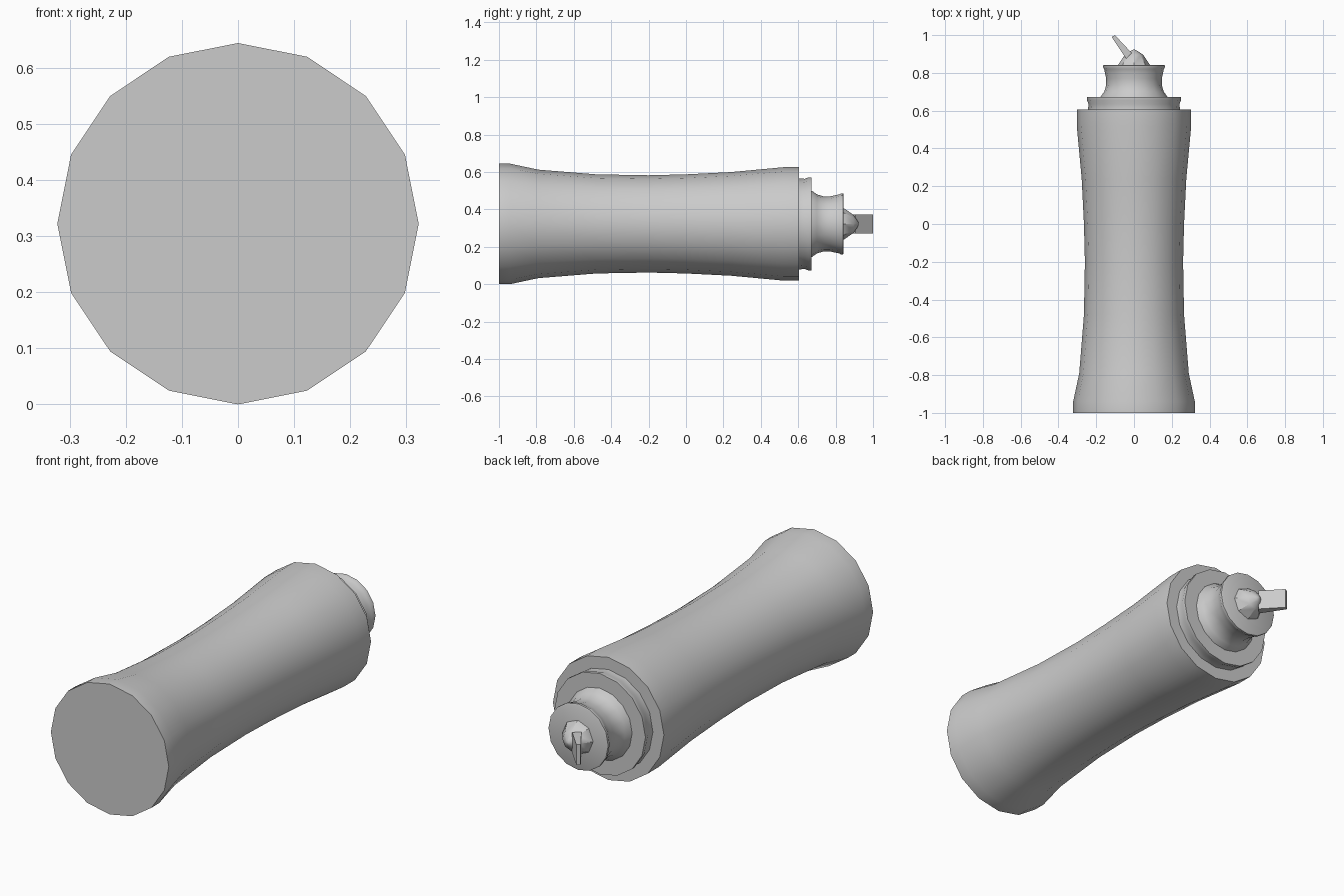
import bpy, bmesh, math

if "Cube" in bpy.data.objects:
    bpy.data.objects.remove(bpy.data.objects["Cube"])

CZ = 0.322  # height of the long axis


def finish(name, bm, smooth=True):
    bmesh.ops.remove_doubles(bm, verts=bm.verts, dist=1e-5)
    bmesh.ops.recalc_face_normals(bm, faces=bm.faces)
    mesh = bpy.data.meshes.new(name)
    bm.to_mesh(mesh)
    bm.free()
    ob = bpy.data.objects.new(name, mesh)
    bpy.context.collection.objects.link(ob)
    if smooth:
        bpy.ops.object.select_all(action='DESELECT')
        ob.select_set(True)
        bpy.context.view_layer.objects.active = ob
        bpy.ops.object.shade_smooth_by_angle(angle=math.radians(32))
    return ob


def lathe(name, profile, sides=16, smooth=True):
    """Closed solid turned round the y axis from (y, radius) points."""
    bm = bmesh.new()
    rings = []
    for y, r in profile:
        rings.append([bm.verts.new((r * math.sin(2 * math.pi * i / sides), y,
                                    CZ + r * math.cos(2 * math.pi * i / sides)))
                      for i in range(sides)])
    for a, b in zip(rings, rings[1:]):
        for i in range(sides):
            j = (i + 1) % sides
            bm.faces.new((a[i], a[j], b[j], b[i]))
    bm.faces.new(rings[0])
    bm.faces.new(rings[-1])
    return finish(name, bm, smooth)


# Waisted grip body with a flared base
lathe("body", [(-1, .322), (-.94, .322), (-.79, .290), (-.48, .265),
               (-.2, .260), (.0, .265), (.24, .277), (.52, .303), (.605, .303)])

# Stepped collar, slightly pinched
lathe("collar", [(.59, .243), (.61, .243), (.635, .241), (.655, .249), (.672, .249)])

# Concave neck with a rim
lathe("neck", [(.66, .178), (.675, .176), (.70, .158), (.735, .147), (.77, .147),
               (.80, .154), (.82, .158), (.828, .163), (.840, .163), (.843, .156)])

# Faceted dome on the neck
lathe("tip", [(.835, .085), (.845, .083), (.895, .049), (.918, .016), (.923, .004)], sides=8)

# Slanted tapering blade
bm = bmesh.new()
outline = [(-.042, .875), (-.012, .905), (-.101, 1.0), (-.118, .99)]
face = bm.faces.new([bm.verts.new((x, y, CZ - .05)) for x, y in outline])
ext = bmesh.ops.extrude_face_region(bm, geom=[face])
bmesh.ops.translate(bm, vec=(0, 0, .1),
                    verts=[v for v in ext["geom"] if isinstance(v, bmesh.types.BMVert)])
finish("blade", bm, smooth=False)
